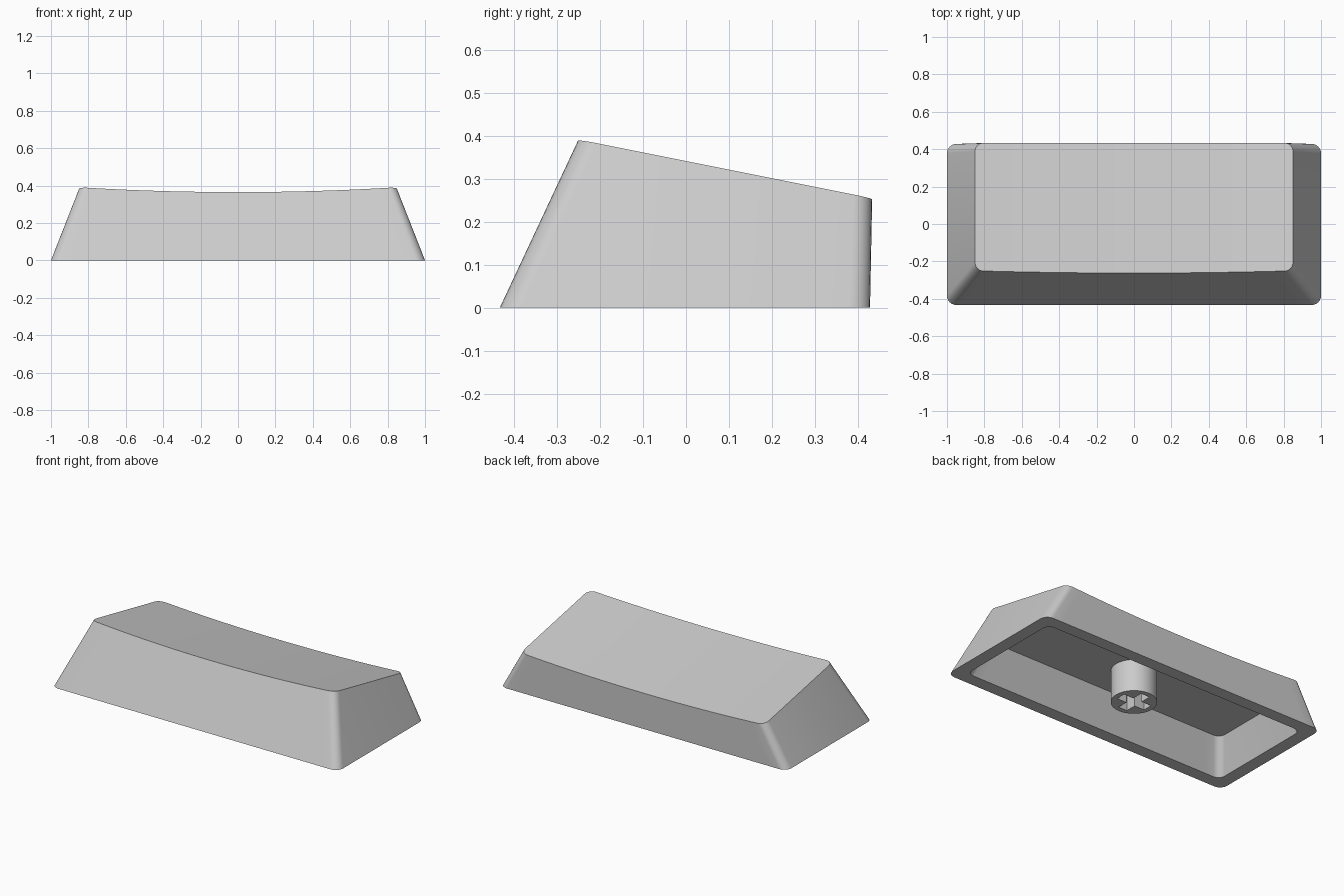
import bpy, bmesh, math

cube = bpy.data.objects.get("Cube")
if cube:
    bpy.data.objects.remove(cube, do_unlink=True)

grey = bpy.data.materials.new("light_grey_plastic")
grey.use_nodes = True
color = (0.6, 0.6, 0.6, 1)
grey.diffuse_color = color
grey.node_tree.nodes["Principled BSDF"].inputs["Base Color"].default_value = color

CORNER, EDGE = 6, 28     # segments per corner and per long edge


def ring(half_x, y_front, y_back, r):
    """Rounded rectangle: front half left to right, then back half right to left."""
    arc = [math.radians(90 * i / CORNER) for i in range(CORNER + 1)]
    inner = half_x - r
    left = [(-inner - r * math.cos(a), r - r * math.sin(a)) for a in arc]
    mid = [(-inner + 2 * inner * i / EDGE, 0) for i in range(1, EDGE)]
    right = [(-x, d) for x, d in reversed(left)]
    half = left + mid + right
    return [(x, y_front + d) for x, d in half] + [(x, y_back - d) for x, d in reversed(half)]


def finish(obj):
    """Outward normals, material, smooth shading with sharp edges."""
    bm = bmesh.new()
    bm.from_mesh(obj.data)
    bmesh.ops.remove_doubles(bm, verts=bm.verts, dist=0.00001)
    bmesh.ops.recalc_face_normals(bm, faces=bm.faces)
    bm.to_mesh(obj.data)
    bm.free()
    obj.data.materials.clear()
    obj.data.materials.append(grey)
    bpy.ops.object.select_all(action='DESELECT')
    obj.select_set(True)
    bpy.context.view_layer.objects.active = obj
    bpy.ops.object.shade_smooth_by_angle(angle=math.radians(30))


# Outer wall rings: flat base, and a sloping top dished along its length
TOP_X, DISH = 0.85, 0.026
base = [(x, y, 0) for x, y in ring(1, -0.433, 0.428, 0.05)]
rim = []
for (bx, by, _), (x, y) in zip(base, ring(TOP_X, -0.25, 0.433, 0.045)):
    z = 0.391 - 0.2 * (y + 0.25)
    t = 1 - DISH * (1 - (x / TOP_X) ** 2) / z
    rim.append((bx + (x - bx) * t, by + (y - by) * t, z * t))

# Cavity rings: opening and flat ceiling
CEILING = 0.2
opening = [(x, y, 0) for x, y in ring(0.92, -0.353, 0.35, 0.045)]
ceiling = [(x, y, CEILING) for x, y in ring(0.845, -0.262, 0.35, 0.045)]

# Hollow cap: loft through the rings, then close the top and the ceiling
bm = bmesh.new()
loops = [[bm.verts.new(p) for p in pts] for pts in (rim, base, opening, ceiling)]
n = len(rim)
for a, b in zip(loops, loops[1:]):
    for i in range(n):
        j = (i + 1) % n
        bm.faces.new((a[i], a[j], b[j], b[i]))
for loop in (loops[0], loops[-1]):
    for i in range(n // 2 - 1):
        bm.faces.new((loop[i], loop[i + 1], loop[n - 2 - i], loop[n - 1 - i]))
mesh = bpy.data.meshes.new("cap_shell")
bm.to_mesh(mesh)
bm.free()
shell = bpy.data.objects.new("cap_shell", mesh)
bpy.context.collection.objects.link(shell)
finish(shell)

# Stem: round post with a cross-shaped socket, extruded from a filled outline
curve = bpy.data.curves.new("stem_outline", 'CURVE')
curve.dimensions = '2D'
curve.fill_mode = 'BOTH'
curve.extrude = CEILING / 2 + 0.001


def outline(points):
    spline = curve.splines.new('POLY')
    spline.points.add(len(points) - 1)
    for p, (x, y) in zip(spline.points, points):
        p.co = (x, y, 0, 1)
    spline.use_cyclic_u = True


SIDES, RADIUS, ARM, SLOT = 48, 0.13, 0.098, 0.03
outline([(RADIUS * math.cos(math.tau * i / SIDES), RADIUS * math.sin(math.tau * i / SIDES))
         for i in range(SIDES)])
cross = []
for k in range(4):
    c, s = round(math.cos(k * math.pi / 2)), round(math.sin(k * math.pi / 2))
    for x, y in ((ARM, -SLOT), (ARM, SLOT), (SLOT, SLOT)):
        cross.append((x * c - y * s, x * s + y * c))
outline(cross)

helper = bpy.data.objects.new("stem_outline", curve)
bpy.context.collection.objects.link(helper)
bpy.context.view_layer.update()
graph = bpy.context.evaluated_depsgraph_get()
stem_mesh = bpy.data.meshes.new_from_object(helper.evaluated_get(graph))
bpy.data.objects.remove(helper, do_unlink=True)
stem = bpy.data.objects.new("stem", stem_mesh)
stem.location.z = curve.extrude
bpy.context.collection.objects.link(stem)
finish(stem)
